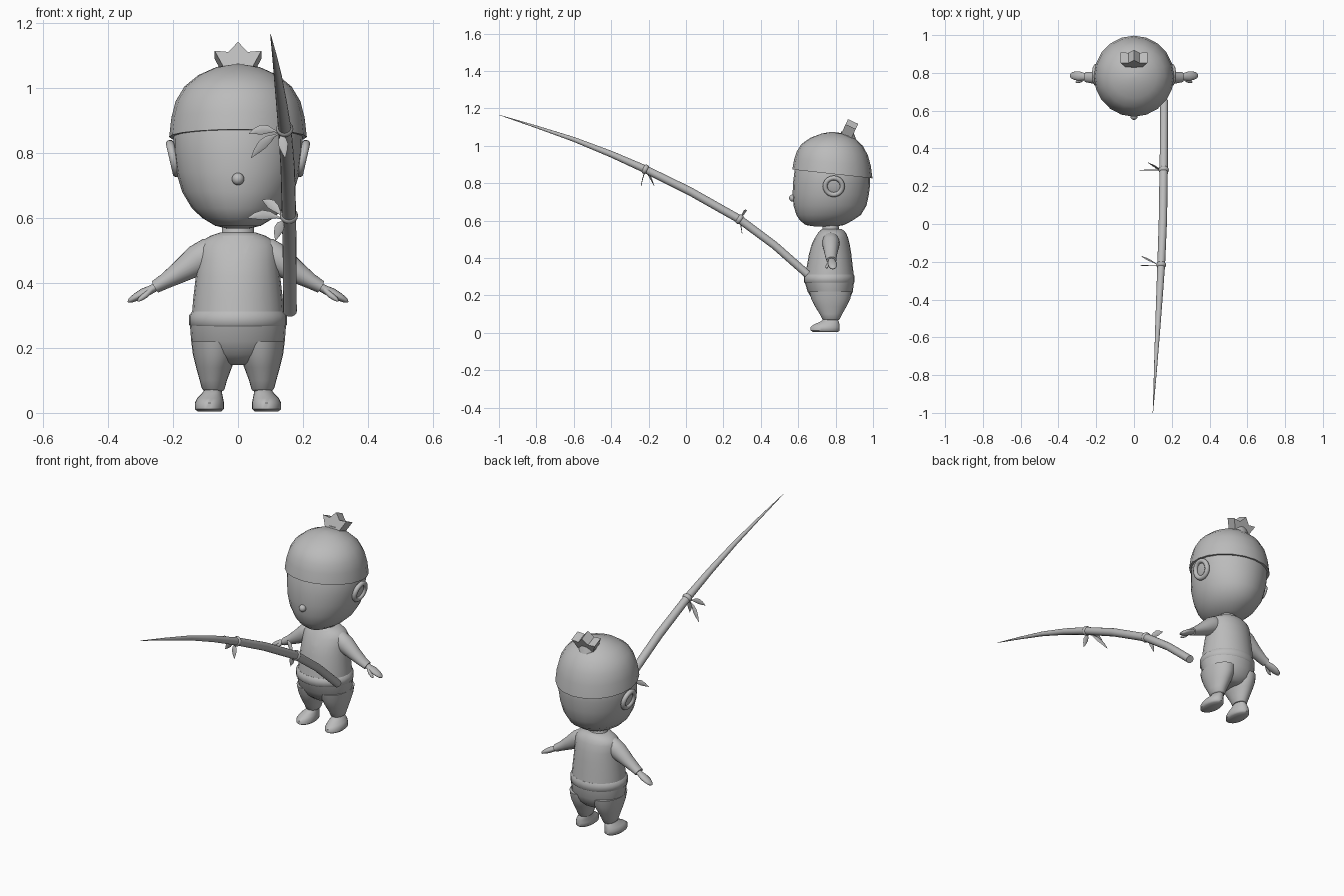
import bpy, bmesh, math
from mathutils import Vector

if "Cube" in bpy.data.objects:
    bpy.data.objects.remove(bpy.data.objects["Cube"], do_unlink=True)

grey = bpy.data.materials.new("plain grey")
grey.use_nodes = True
grey.diffuse_color = (0.5, 0.5, 0.5, 1)
grey.node_tree.nodes["Principled BSDF"].inputs["Base Color"].default_value = (0.5, 0.5, 0.5, 1)

X, Y, Z = Vector((1, 0, 0)), Vector((0, 1, 0)), Vector((0, 0, 1))
MID = 0.775  # depth of the figure's centre line


def finish(obj, name, angle=50):
    obj.name = name
    obj.data.materials.clear()
    obj.data.materials.append(grey)
    bpy.ops.object.select_all(action="DESELECT")
    obj.select_set(True)
    bpy.context.view_layer.objects.active = obj
    bpy.ops.object.shade_smooth_by_angle(angle=math.radians(angle))
    return obj


def from_bmesh(name, bm, angle=50):
    bmesh.ops.recalc_face_normals(bm, faces=bm.faces)
    mesh = bpy.data.meshes.new(name)
    bm.to_mesh(mesh)
    bm.free()
    obj = bpy.data.objects.new(name, mesh)
    bpy.context.collection.objects.link(obj)
    return finish(obj, name, angle)


def sweep(name, sections, ref, axis=None, seg=24, shear=None):
    """Skin elliptical sections (centre, radius across, radius along ref)."""
    bm = bmesh.new()
    centres = [Vector(s[0]) for s in sections]
    rings = []
    for i, (_, ru, rv) in enumerate(sections):
        t = axis or (centres[min(i + 1, len(centres) - 1)] - centres[max(i - 1, 0)]).normalized()
        v = (ref - t * ref.dot(t)).normalized()
        u = v.cross(t)
        ring = []
        for k in range(seg):
            a = math.tau * k / seg
            p = centres[i] + u * ru * math.cos(a) + v * rv * math.sin(a)
            if shear:
                p.z += shear[i] * (p.y - MID)
            ring.append(bm.verts.new(p))
        rings.append(ring)
    for a, b in zip(rings, rings[1:]):
        for k in range(seg):
            n = (k + 1) % seg
            bm.faces.new((a[k], a[n], b[n], b[k]))
    bm.faces.new(rings[0])
    bm.faces.new(rings[-1])
    return from_bmesh(name, bm)


def loft(name, rows, seg=24, shear=None):
    """Stack horizontal ellipses: height, centre x, half width, front y, back y."""
    return sweep(name, [((cx, (f + b) / 2, z), hw, (b - f) / 2) for z, cx, hw, f, b in rows],
                 Y, Z, seg, shear)


# Head and cap of hair
loft("head", [(.568, 0, .035, .69, .80), (.576, 0, .07, .64, .845), (.60, 0, .11, .61, .89),
              (.63, 0, .142, .59, .935), (.68, 0, .172, .575, .965), (.74, 0, .19, .57, .978),
              (.80, 0, .198, .572, .985), (.88, 0, .2, .582, .985), (.95, 0, .17, .61, .95)])
loft("hair_cap", [(.85, 0, .195, .585, .98), (.85, 0, .212, .568, .997), (.91, 0, .205, .578, .988),
                  (.96, 0, .192, .592, .972), (1.005, 0, .165, .618, .945),
                  (1.04, 0, .122, .665, .905), (1.065, 0, .066, .725, .845),
                  (1.073, 0, .012, .77, .794)],
     seg=20, shear=[-.11, -.11, -.08, -.05, -.03, -.02, 0, 0])

# Topknot: flared three-pointed tuft, leaning back
bm = bmesh.new()
outline = [(-.042, -.03), (.042, -.03), (.072, .03), (.03, .026), (0, .06), (-.03, .026), (-.072, .03)]
face = bm.faces.new([bm.verts.new((x, -.03, z)) for x, z in outline])
moved = bmesh.ops.extrude_face_region(bm, geom=[face])["geom"]
bmesh.ops.translate(bm, verts=[g for g in moved if isinstance(g, bmesh.types.BMVert)], vec=(0, .06, 0))
knot = from_bmesh("topknot", bm, 30)
knot.location = (0, .868, 1.075)
knot.rotation_euler.x = math.radians(-25)
loft("topknot_base", [(1.02, 0, .055, .81, .915), (1.06, 0, .046, .825, .9), (1.075, 0, .04, .83, .895)])

# Nose
bpy.ops.mesh.primitive_uv_sphere_add(segments=16, ring_count=10, radius=.019, location=(0, .57, .72))
finish(bpy.context.object, "nose")

# Body
loft("neck", [(.52, 0, .065, .715, .835), (.55, 0, .05, .73, .818), (.59, 0, .05, .73, .815)])
shirt = loft("shirt", [(.30, 0, .142, .637, .898), (.35, 0, .138, .645, .892), (.42, 0, .13, .657, .884),
                       (.47, 0, .125, .672, .876), (.51, 0, .122, .692, .866), (.53, 0, .11, .705, .857),
                       (.545, 0, .085, .716, .846), (.555, 0, .055, .728, .832)])
loft("waistband", [(.262, 0, .14, .64, .892), (.272, 0, .151, .63, .902), (.30, 0, .151, .63, .902),
                   (.312, 0, .141, .638, .897)])
loft("trousers", [(.148, 0, .04, .73, .83), (.156, 0, .08, .705, .85), (.18, 0, .128, .675, .875),
                  (.22, 0, .144, .65, .892), (.27, 0, .148, .635, .898)])

# Neckline: thin pointed plate following the chest
bm = bmesh.new()
tip = bm.verts.new((0, .5, .435))
corners = [bm.verts.new((s * .048, .5, .545)) for s in (-1, 1)]
bm.faces.new((tip, corners[1], corners[0]))
bmesh.ops.subdivide_edges(bm, edges=bm.edges, cuts=7, use_grid_fill=True)
neckline = from_bmesh("neckline", bm)
wrap = neckline.modifiers.new("follow chest", "SHRINKWRAP")
wrap.target = shirt
wrap.wrap_method = "PROJECT"
wrap.use_project_x = wrap.use_project_z = False
wrap.use_project_y = True
wrap.use_positive_direction = True
wrap.offset = .002

# Paired parts
for side, s in (("left", 1), ("right", -1)):
    loft(side + "_trouser_leg", [(.068, s * .075, .030, .735, .817), (.074, s * .076, .035, .728, .822),
                                 (.10, s * .076, .042, .715, .835), (.14, s * .074, .055, .69, .858),
                                 (.18, s * .071, .068, .67, .878), (.22, s * .072, .072, .66, .885)])
    loft(side + "_foot", [(.004, s * .088, .036, .68, .812), (.012, s * .088, .045, .665, .822),
                          (.03, s * .088, .045, .665, .822), (.045, s * .086, .04, .685, .82),
                          (.06, s * .08, .031, .72, .817), (.075, s * .076, .025, .735, .81)])
    sweep(side + "_sleeve", [((s * .05, MID, .50), .035, .035), ((s * .09, MID, .49), .049, .046),
                             ((s * .125, MID, .47), .048, .045), ((s * .18, MID, .433), .034, .036),
                             ((s * .225, MID, .405), .024, .03), ((s * .255, MID + .003, .388), .02, .027)], Y)
    sweep(side + "_hand", [((s * .245, .778, .393), .013, .018), ((s * .265, .78, .381), .013, .019),
                           ((s * .29, .783, .369), .015, .025), ((s * .315, .785, .356), .012, .022),
                           ((s * .332, .786, .346), .008, .015), ((s * .339, .786, .341), .002, .005)], Y, seg=16)
    sweep(side + "_thumb", [((s * .268, .768, .378), .008, .009), ((s * .285, .757, .362), .009, .009),
                            ((s * .302, .752, .350), .007, .007), ((s * .309, .751, .344), .002, .002)], Y, seg=12)
    # Ear: rolled rim around a shallow dish, top leaning out
    bpy.ops.mesh.primitive_torus_add(major_radius=.046, minor_radius=.013, major_segments=24, minor_segments=10,
                                     location=(s * .199, .79, .783),
                                     rotation=(0, s * math.radians(103), 0))
    finish(bpy.context.object, side + "_ear_rim")
    bpy.ops.mesh.primitive_uv_sphere_add(segments=20, ring_count=10, location=(s * .192, .79, .783),
                                         rotation=(0, s * math.radians(103), 0))
    dish = finish(bpy.context.object, side + "_ear_dish")
    dish.scale = (.046, .046, .01)

# Bamboo rod, tapering to a point
rod = [(.16, .65, .312, .021), (.159, .473, .468, .021), (.157, .286, .607, .022), (.153, .02, .757, .022),
       (.144, -.217, .874, .0205), (.134, -.40, .955, .017), (.123, -.60, 1.034, .0125),
       (.112, -.80, 1.101, .007), (.1, -1, 1.165, .001)]
sweep("bamboo_rod", [(p[:3], p[3], p[3]) for p in rod], X, seg=16)

# Joint rings and leaves
joints = [(2, [(.03, .285, .60), (.075, .325, .655), (.115, .30, .53)]),
          (4, [(.034, -.22, .86), (.04, -.17, .785), (.145, -.24, .785)])]
for n, (i, tips) in enumerate(joints):
    centre, r = Vector(rod[i][:3]), rod[i][3]
    along = (Vector(rod[i + 1][:3]) - Vector(rod[i - 1][:3])).normalized()
    sweep(f"joint_ring_{n + 1}", [(centre + along * d, r + g, r + g) for d, g in
                                  ((-.014, -.002), (-.007, .004), (0, .006), (.007, .004), (.014, -.002))],
          X, along, seg=16)
    root = centre + Vector((-.014, 0, -.012))
    for k, end in enumerate(tips):
        end = Vector(end)
        leaf = [(root.lerp(end, f) + Z * .012 * math.sin(math.pi * f), w, .0012 + w * .08)
                for f, w in ((0, .002), (.2, .004), (.4, .012), (.6, .015), (.8, .01), (1, .0008))]
        sweep(f"leaf_{n + 1}_{k + 1}", leaf, Y, seg=8)
